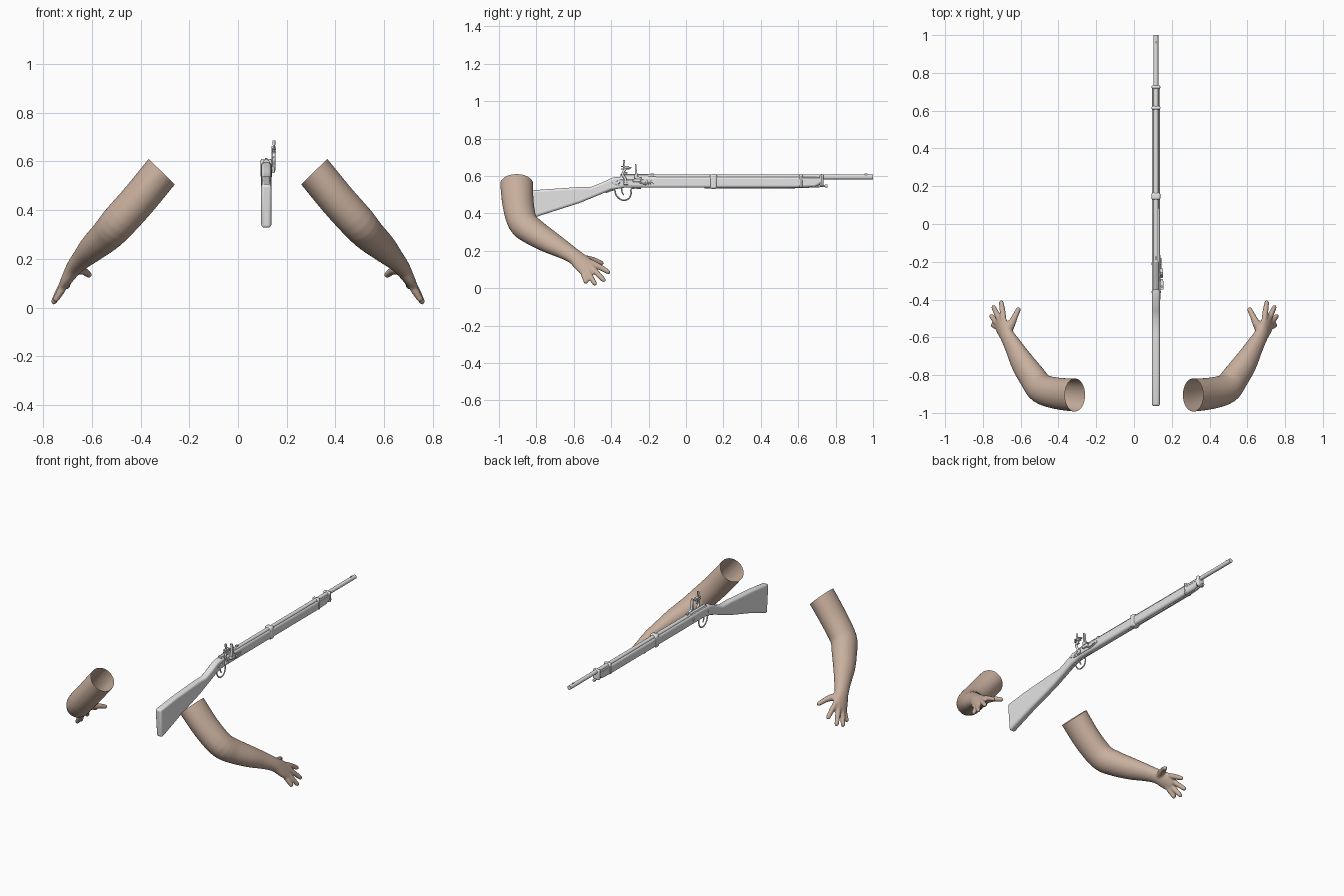
import bpy, bmesh, math
from mathutils import Vector

old = bpy.data.objects.get("Cube")
if old:
    bpy.data.objects.remove(old, do_unlink=True)


def material(name, rgb):
    m = bpy.data.materials.new(name)
    m.use_nodes = True
    m.diffuse_color = (*rgb, 1)
    m.node_tree.nodes["Principled BSDF"].inputs["Base Color"].default_value = (*rgb, 1)
    return m


SKIN = material("skin tan", (0.58, 0.43, 0.34))
METAL = material("light grey", (0.78, 0.78, 0.78))
GX = 0.116   # centre plane of the gun
LX = 0.147   # plane of the lock parts


def finish(name, bm, mat, bevel=0.0, segments=3):
    bmesh.ops.recalc_face_normals(bm, faces=bm.faces)
    me = bpy.data.meshes.new(name)
    bm.to_mesh(me)
    bm.free()
    me.materials.append(mat)
    me.shade_smooth()
    me.set_sharp_from_angle(angle=math.radians(40))
    ob = bpy.data.objects.new(name, me)
    bpy.context.scene.collection.objects.link(ob)
    if bevel:
        mod = ob.modifiers.new("rounding", "BEVEL")
        mod.width, mod.segments = bevel, segments
        mod.limit_method = "ANGLE"
    return ob


def smooth_path(pts, steps):
    """Catmull-Rom through points that also carry their two radii."""
    p = [Vector(q) for q in pts]
    p = [p[0] * 2 - p[1]] + p + [p[-1] * 2 - p[-2]]
    out = []
    for a, b, c, d in zip(p, p[1:], p[2:], p[3:]):
        for k in range(steps):
            t = k / steps
            out.append((b * 2 + (c - a) * t + (a * 2 - b * 5 + c * 4 - d) * t * t
                        + (b * 3 - a - c * 3 + d) * t ** 3) / 2)
    return out + [p[-2]]


def tube(bm, pts, steps=4, sides=12, ref=(0, 1, 0)):
    """Capped elliptical tube; each point is x, y, z, radius along ref, other radius."""
    path = smooth_path(pts, steps)
    rings = []
    for i, q in enumerate(path):
        t = (path[min(i + 1, len(path) - 1)] - path[max(i - 1, 0)]).to_3d().normalized()
        u = Vector(ref)
        u = (u - t * u.dot(t)).normalized()
        v = t.cross(u)
        ring = []
        for k in range(sides):
            a = math.tau * k / sides
            ring.append(bm.verts.new(q.to_3d() + u * q[3] * math.cos(a) + v * q[4] * math.sin(a)))
        rings.append(ring)
    for r, s in zip(rings, rings[1:]):
        for k in range(sides):
            j = (k + 1) % sides
            bm.faces.new((r[k], r[j], s[j], s[k]))
    bm.faces.new(rings[0])
    bm.faces.new(rings[-1])


def rod(name, path, r, x=GX, steps=4, sides=12):
    """Round rod along (y, z) points in an upright plane."""
    bm = bmesh.new()
    tube(bm, [(x, y, z, r, r) for y, z in path], steps, sides, ref=(1, 0, 0))
    return finish(name, bm, METAL)


def side_profile(name, pts, x, half, bevel):
    """Outline of (y, z) points given thickness across x."""
    bm = bmesh.new()
    face = bm.faces.new([bm.verts.new((x - half, y, z)) for y, z in pts])
    ext = bmesh.ops.extrude_face_region(bm, geom=[face])
    bmesh.ops.translate(bm, vec=(half * 2, 0, 0),
                        verts=[g for g in ext["geom"] if isinstance(g, bmesh.types.BMVert)])
    return finish(name, bm, METAL, bevel)


def block(name, x, half, y0, y1, z0, z1, bevel):
    return side_profile(name, [(y0, z0), (y1, z0), (y1, z1), (y0, z1)], x, half, bevel)


# Arm: upper arm, elbow, forearm, wrist and palm as one loft
bm = bmesh.new()
tube(bm, [(0.26, -0.905, 0.615, 0.088, 0.075), (0.315, -0.905, 0.555, 0.088, 0.075),
          (0.405, -0.897, 0.445, 0.084, 0.075), (0.49, -0.872, 0.35, 0.080, 0.074),
          (0.535, -0.815, 0.30, 0.075, 0.068), (0.59, -0.735, 0.25, 0.066, 0.058),
          (0.635, -0.655, 0.205, 0.052, 0.044), (0.67, -0.595, 0.167, 0.044, 0.034),
          (0.695, -0.55, 0.128, 0.051, 0.026), (0.713, -0.517, 0.098, 0.049, 0.019),
          (0.718, -0.508, 0.088, 0.040, 0.012)], sides=24)

# Fingers run from knuckle to tip
fingers = [((0.692, -0.49, 0.13), (0.704, -0.405, 0.08)),
           ((0.712, -0.505, 0.11), (0.748, -0.432, 0.035)),
           ((0.720, -0.53, 0.093), (0.760, -0.482, 0.015)),
           ((0.716, -0.55, 0.085), (0.753, -0.532, 0.025))]
for base, tip in fingers:
    a, b = Vector(base), Vector(tip)
    shape = [(-0.2, 0.015), (0.3, 0.016), (0.6, 0.0145), (0.9, 0.0125), (1.0, 0.006)]
    tube(bm, [(*a.lerp(b, f), r, r) for f, r in shape], ref=(1, 0, 0.3))

# Thumb
tube(bm, [(0.675, -0.575, 0.155, 0.025, 0.022), (0.65, -0.53, 0.155, 0.023, 0.02),
          (0.63, -0.49, 0.148, 0.016, 0.016), (0.612, -0.452, 0.134, 0.014, 0.013),
          (0.606, -0.441, 0.13, 0.006, 0.006)], ref=(1, 0, 0.3))

# Fuse the arm, open it at the top and mirror it
arms = finish("arms", bm, SKIN)
fuse = arms.modifiers.new("fuse", "REMESH")
fuse.mode, fuse.voxel_size = "VOXEL", 0.006
relax = arms.modifiers.new("relax", "SMOOTH")
relax.factor, relax.iterations = 0.5, 6
bpy.context.view_layer.update()
fused = bpy.data.meshes.new_from_object(arms.evaluated_get(bpy.context.evaluated_depsgraph_get()))
bm = bmesh.new()
bm.from_mesh(fused)
bmesh.ops.bisect_plane(bm, geom=bm.verts[:] + bm.edges[:] + bm.faces[:],
                       plane_co=(0.312, -0.905, 0.557), plane_no=(-0.7, 0, 0.72), clear_outer=True)
arms.modifiers.clear()
bm.to_mesh(arms.data)
bm.free()
arms.data.shade_smooth()
arms.modifiers.new("mirror", "MIRROR").use_axis = (True, False, False)

# Stock
side_profile("stock", [(-0.965, 0.505), (-0.81, 0.524), (-0.58, 0.54), (-0.51, 0.54),
                       (-0.46, 0.56), (-0.39, 0.592), (-0.33, 0.597), (0.70, 0.594),
                       (0.735, 0.585), (0.73, 0.56), (0.69, 0.541), (0.60, 0.537),
                       (-0.33, 0.537), (-0.40, 0.525), (-0.57, 0.455), (-0.78, 0.388),
                       (-0.95, 0.325)], GX, 0.021, 0.012)

# Barrel, breech, sights and ramrod
rod("barrel", [(-0.34, 0.594), (1.0, 0.594)], 0.0125, steps=1, sides=24)
rod("breech", [(-0.35, 0.594), (-0.2, 0.594)], 0.015, steps=1, sides=8)
block("rear_sight", GX, 0.006, -0.19, -0.17, 0.60, 0.613, 0.001)
block("front_sight", GX, 0.002, 0.955, 0.97, 0.60, 0.612, 0.0005)
rod("ramrod", [(0.10, 0.537), (0.53, 0.538), (0.75, 0.546)], 0.005)
rod("ramrod_tip", [(0.742, 0.546), (0.756, 0.546)], 0.008, steps=1)

# Barrel bands
for i, (y, half) in enumerate([(0.147, 0.019), (0.615, 0.01), (0.725, 0.01)]):
    block(f"barrel_band_{i + 1}", GX, 0.024, y - half, y + half, 0.531 + 0.006 * i, 0.61, 0.011)
for side in (-1, 1):
    block("band_strap", GX + side * 0.019, 0.003, 0.615, 0.725, 0.578, 0.590, 0.001)

# Lock plate with screws
side_profile("lock_plate", [(-0.40, 0.562), (-0.36, 0.549), (-0.22, 0.549), (-0.165, 0.56),
                            (-0.165, 0.572), (-0.23, 0.58), (-0.35, 0.58)], 0.137, 0.003, 0.0015)
for y in (-0.36, -0.21):
    for x in (GX - 0.021, 0.139):
        block("lock_screw", x, 0.003, y - 0.006, y + 0.006, 0.558, 0.570, 0.002)

# Cock with jaws, flint and clamp screw
rod("cock", [(-0.322, 0.562), (-0.325, 0.585), (-0.338, 0.606), (-0.333, 0.625), (-0.32, 0.64)],
    0.007, x=LX)
block("cock_hub", LX - 0.002, 0.006, -0.335, -0.309, 0.552, 0.578, 0.005)
block("lower_jaw", LX, 0.009, -0.348, -0.302, 0.634, 0.641, 0.002)
block("flint", LX, 0.007, -0.328, -0.292, 0.641, 0.647, 0.001)
block("upper_jaw", LX, 0.009, -0.348, -0.304, 0.647, 0.654, 0.002)
rod("jaw_screw", [(-0.332, 0.64), (-0.332, 0.675)], 0.004, x=LX, steps=1)
rod("jaw_screw_head", [(-0.332, 0.668), (-0.332, 0.686)], 0.006, x=LX, steps=1)
rod("cock_spur", [(-0.346, 0.615), (-0.312, 0.617)], 0.004, x=LX, steps=1)

# Frizzen, its spring and the pan
side_profile("frizzen", [(-0.278, 0.585), (-0.235, 0.583), (-0.235, 0.590), (-0.258, 0.598),
                         (-0.263, 0.63), (-0.266, 0.663), (-0.274, 0.663), (-0.272, 0.62)],
             LX - 0.002, 0.008, 0.001)
block("pan", LX - 0.004, 0.010, -0.285, -0.24, 0.567, 0.584, 0.005)
rod("frizzen_spring", [(-0.18, 0.566), (-0.22, 0.558), (-0.25, 0.566)], 0.0035, x=0.142)

# Trigger and guard
rod("trigger_guard", [(-0.43, 0.512), (-0.385, 0.525), (-0.375, 0.50), (-0.355, 0.477),
                      (-0.33, 0.47), (-0.305, 0.48), (-0.294, 0.505), (-0.29, 0.533),
                      (-0.24, 0.535)], 0.004, sides=8)
rod("trigger", [(-0.345, 0.54), (-0.342, 0.515), (-0.333, 0.498)], 0.0035, sides=8)
